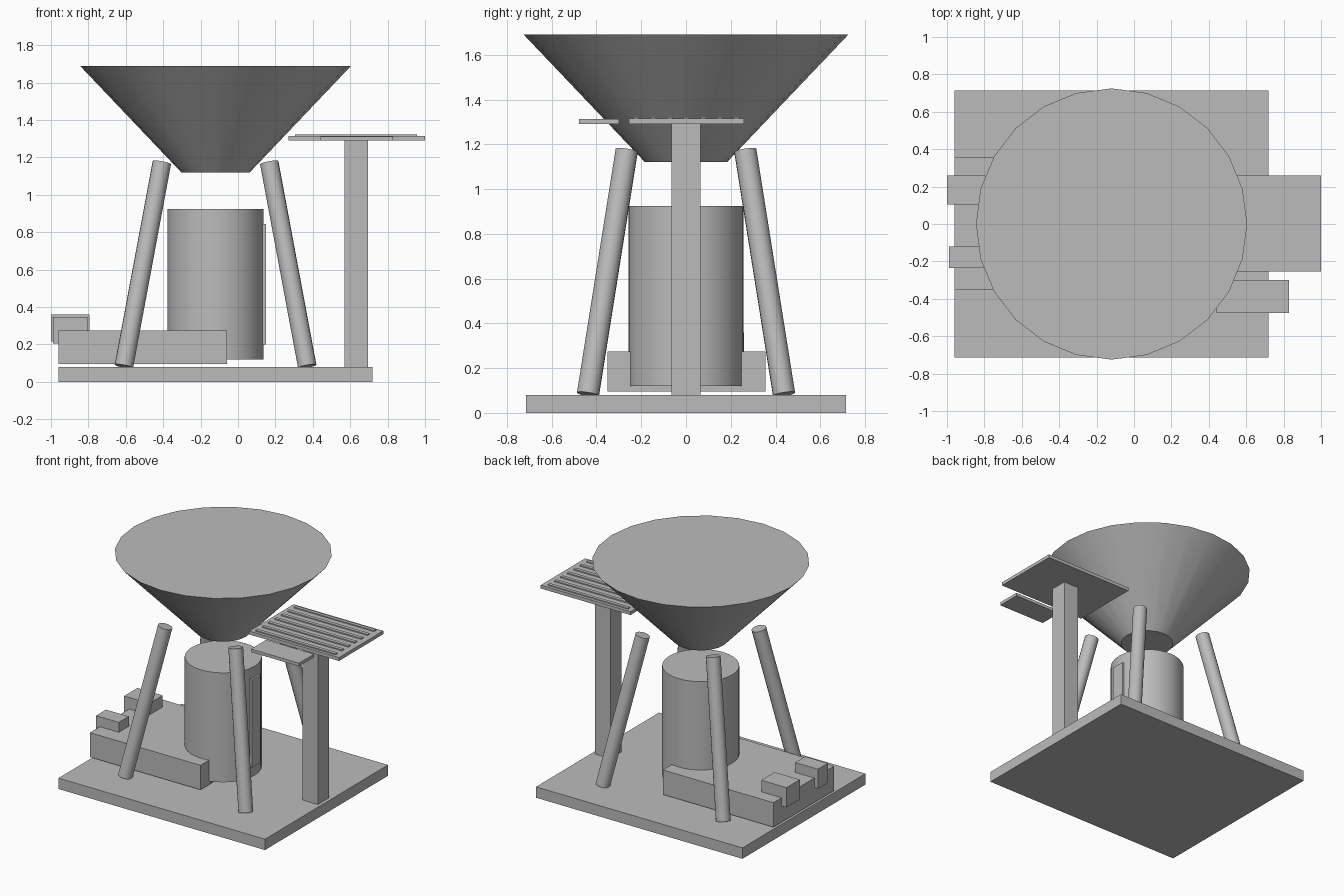
import bpy
import math
from mathutils import Vector

cube = bpy.data.objects.get("Cube")
if cube:
    bpy.data.objects.remove(cube, do_unlink=True)

AXIS_X = -0.12

grey = bpy.data.materials.new("plain grey")
grey.use_nodes = True
colour = (0.5, 0.5, 0.5, 1)
grey.diffuse_color = colour
grey.node_tree.nodes["Principled BSDF"].inputs["Base Color"].default_value = colour


def finish(name):
    obj = bpy.context.object
    obj.name = name
    obj.data.materials.append(grey)
    return obj


def box(name, x, y, z):
    """Box from its (min, max) range along each axis."""
    ranges = (x, y, z)
    bpy.ops.mesh.primitive_cube_add(size=1, location=[(a + b) / 2 for a, b in ranges])
    obj = finish(name)
    obj.scale = [b - a for a, b in ranges]
    bpy.ops.object.transform_apply(location=False, rotation=False, scale=True)
    return obj


def tube(name, start, end, r1, r2, sides):
    """Round solid between two points, tapering from r1 to r2."""
    start, end = Vector(start), Vector(end)
    span = end - start
    bpy.ops.mesh.primitive_cone_add(vertices=sides, radius1=r1, radius2=r2,
                                    depth=span.length, location=(start + end) / 2)
    obj = finish(name)
    obj.rotation_euler = span.to_track_quat("Z", "Y").to_euler() if span.xy.length else (0, 0, 0)
    bpy.ops.object.shade_smooth_by_angle(angle=math.radians(30))
    return obj


# Base and central drum
box("base_plate", (-0.96, 0.72), (-0.715, 0.715), (0, 0.08))
tube("drum", (AXIS_X, 0, 0.12), (AXIS_X, 0, 0.925), 0.257, 0.257, 32)
box("drum_panel", (0.1, 0.15), (-0.05, 0.05), (0.2, 0.845))

# Hopper
tube("hopper", (AXIS_X, 0, 1.12), (AXIS_X, 0, 1.69), 0.183, 0.725, 24)

# Four splayed legs
for sx, side in ((-1, "right"), (1, "left")):
    for sy, end in ((-1, "front"), (1, "back")):
        tube(f"{end}_{side}_leg",
             (AXIS_X + sx * 0.49, sy * 0.438, 0.083),
             (AXIS_X + sx * 0.287, sy * 0.265, 1.172), 0.05, 0.05, 16)

# Low block with two small boxes on its end
box("low_block", (-0.96, -0.06), (-0.35, 0.355), (0.095, 0.275))
box("back_small_box", (-1.0, -0.795), (0.105, 0.26), (0.215, 0.36))
box("front_small_box", (-0.99, -0.805), (-0.235, -0.12), (0.205, 0.348))

# Post with slatted shelf
box("post", (0.57, 0.695), (-0.065, 0.065), (0.08, 1.29))
box("shelf", (0.27, 1.0), (-0.255, 0.26), (1.29, 1.315))
box("side_shelf", (0.44, 0.83), (-0.477, -0.3), (1.29, 1.313))
for i in range(7):
    y = (i - 3) * 0.0745 + 0.002
    box(f"shelf_slat_{i + 1}", (0.305, 0.957), (y - 0.0125, y + 0.0125), (1.31, 1.323))
